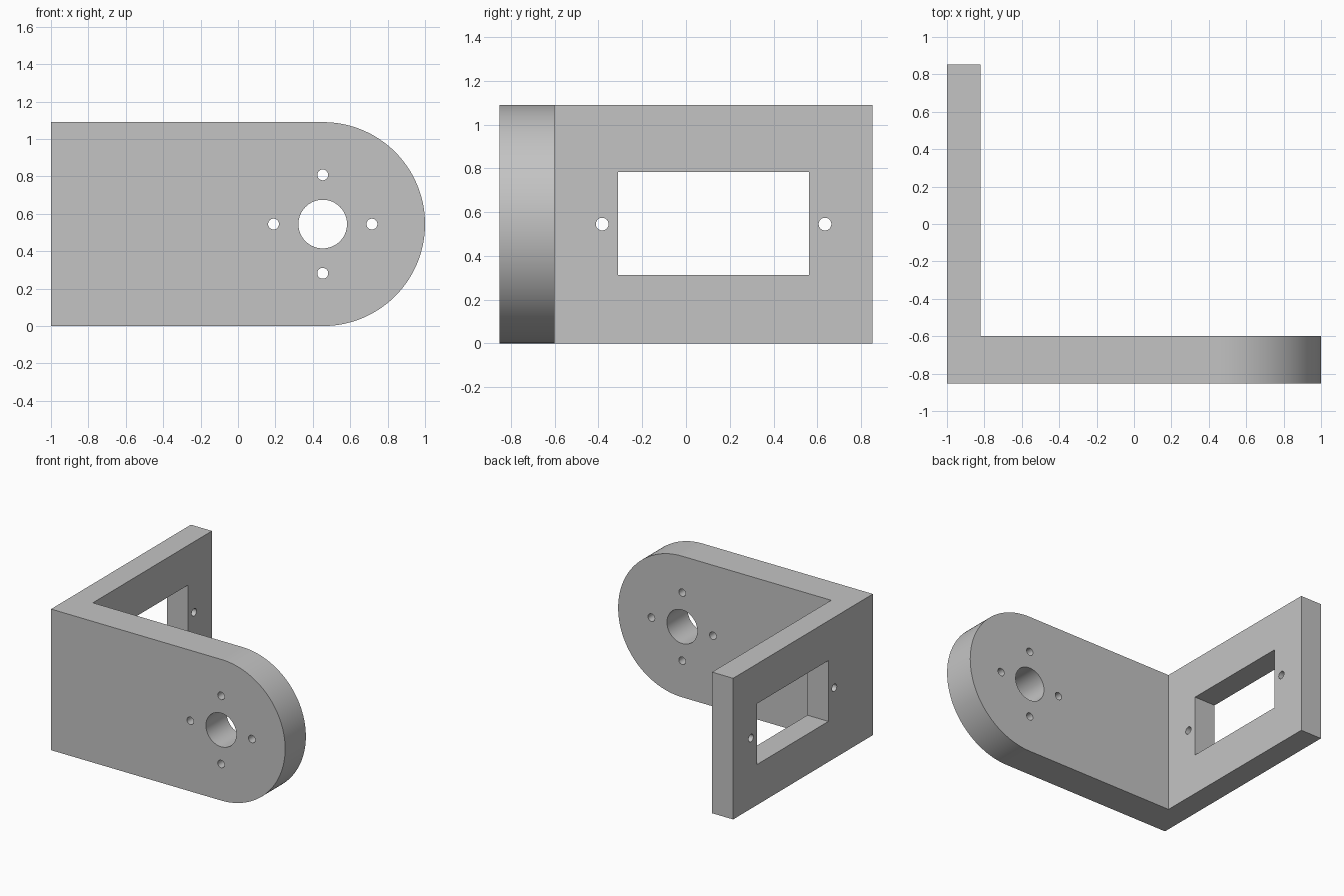
import bpy, bmesh
from math import pi, sin, cos
from mathutils import Vector, Matrix

cube = bpy.data.objects.get("Cube")
if cube:
    bpy.data.objects.remove(cube, do_unlink=True)

# Main dimensions
FRONT, INNER, BACK = -0.853, -0.60, 0.853    # y of front face, inner face, wall end
WALL_X = -0.82                               # inner face of the side wall
HEIGHT = 1.09
R = HEIGHT / 2
CX, CZ = 1 - R, R                            # centre of the rounded end

# Plain grey material
grey = bpy.data.materials.new("grey")
grey.use_nodes = True
colour = (0.55, 0.55, 0.55, 1)
grey.diffuse_color = colour
for node in grey.node_tree.nodes:
    if node.type == 'BSDF_PRINCIPLED':
        node.inputs["Base Color"].default_value = colour


def make_object(name, bm):
    bmesh.ops.recalc_face_normals(bm, faces=bm.faces)
    mesh = bpy.data.meshes.new(name)
    bm.to_mesh(mesh)
    bm.free()
    mesh.materials.append(grey)
    obj = bpy.data.objects.new(name, mesh)
    bpy.context.collection.objects.link(obj)
    return obj


def cylinder(name, centre, radius, axis, segments):
    bm = bmesh.new()
    turn = Matrix.Rotation(pi / 2, 4, 'X' if axis == 'Y' else 'Y')
    bmesh.ops.create_cone(bm, cap_ends=True, segments=segments, radius1=radius,
                          radius2=radius, depth=0.6,
                          matrix=Matrix.Translation(centre) @ turn)
    return make_object(name, bm)


def box(name, low, high):
    low, high = Vector(low), Vector(high)
    bm = bmesh.new()
    bmesh.ops.create_cube(bm, size=1, matrix=Matrix.Translation((low + high) / 2)
                          @ Matrix.Diagonal((high - low).to_4d()))
    return make_object(name, bm)


# Front plate: rounded profile, extruded backwards
bm = bmesh.new()
steps = 64
profile = [(-1, 0)]
profile += [(CX + R * cos(a), CZ + R * sin(a))
            for a in (-pi / 2 + pi * i / steps for i in range(steps + 1))]
profile += [(-1, HEIGHT)]
face = bm.faces.new([bm.verts.new((x, FRONT, z)) for x, z in profile])
new = bmesh.ops.extrude_face_region(bm, geom=[face])["geom"]
bmesh.ops.translate(bm, vec=(0, INNER - FRONT, 0),
                    verts=[g for g in new if isinstance(g, bmesh.types.BMVert)])

# Side wall: the strip of the back face beside the corner, pulled backwards
bmesh.ops.bisect_plane(bm, geom=bm.verts[:] + bm.edges[:] + bm.faces[:],
                       plane_co=(WALL_X, 0, 0), plane_no=(1, 0, 0))
strip = [f for f in bm.faces if all(abs(v.co.y - INNER) < 1e-4
         and v.co.x < WALL_X + 1e-4 for v in f.verts)]
wall = bmesh.ops.extrude_discrete_faces(bm, faces=strip)["faces"]
bmesh.ops.translate(bm, vec=(0, BACK - INNER, 0), verts=wall[0].verts[:])
bmesh.ops.remove_doubles(bm, verts=bm.verts[:], dist=1e-5)
bmesh.ops.dissolve_limit(bm, angle_limit=0.002, verts=bm.verts[:], edges=bm.edges[:])
bracket = make_object("angle_bracket", bm)

# Shaft hole with four screw holes around it
plate_y = (FRONT + INNER) / 2
HX, PITCH = 0.453, 0.263
cutters = [cylinder("shaft_hole", (HX, plate_y, CZ), 0.13, 'Y', 64)]
for dx, dz in ((1, 0), (-1, 0), (0, 1), (0, -1)):
    cutters.append(cylinder("plate_screw_hole",
                            (HX + PITCH * dx, plate_y, CZ + PITCH * dz),
                            0.029, 'Y', 32))

# Rectangular window with a screw hole at each end
cutters.append(box("window", (-1.2, -0.31, 0.313), (-0.6, 0.562, 0.783)))
for y in (-0.383, 0.635):
    cutters.append(cylinder("wall_screw_hole", (-0.91, y, CZ), 0.029, 'X', 32))

# Cut every opening, then drop the cutters
bpy.ops.object.select_all(action='DESELECT')
bracket.select_set(True)
bpy.context.view_layer.objects.active = bracket
for cutter in cutters:
    cutter.hide_render = True
    mod = bracket.modifiers.new(cutter.name, 'BOOLEAN')
    mod.operation = 'DIFFERENCE'
    mod.solver = 'EXACT'
    mod.object = cutter
    bpy.ops.object.modifier_apply(modifier=mod.name)
    bpy.data.objects.remove(cutter, do_unlink=True)

bpy.ops.object.shade_smooth_by_angle(angle=pi / 6)
